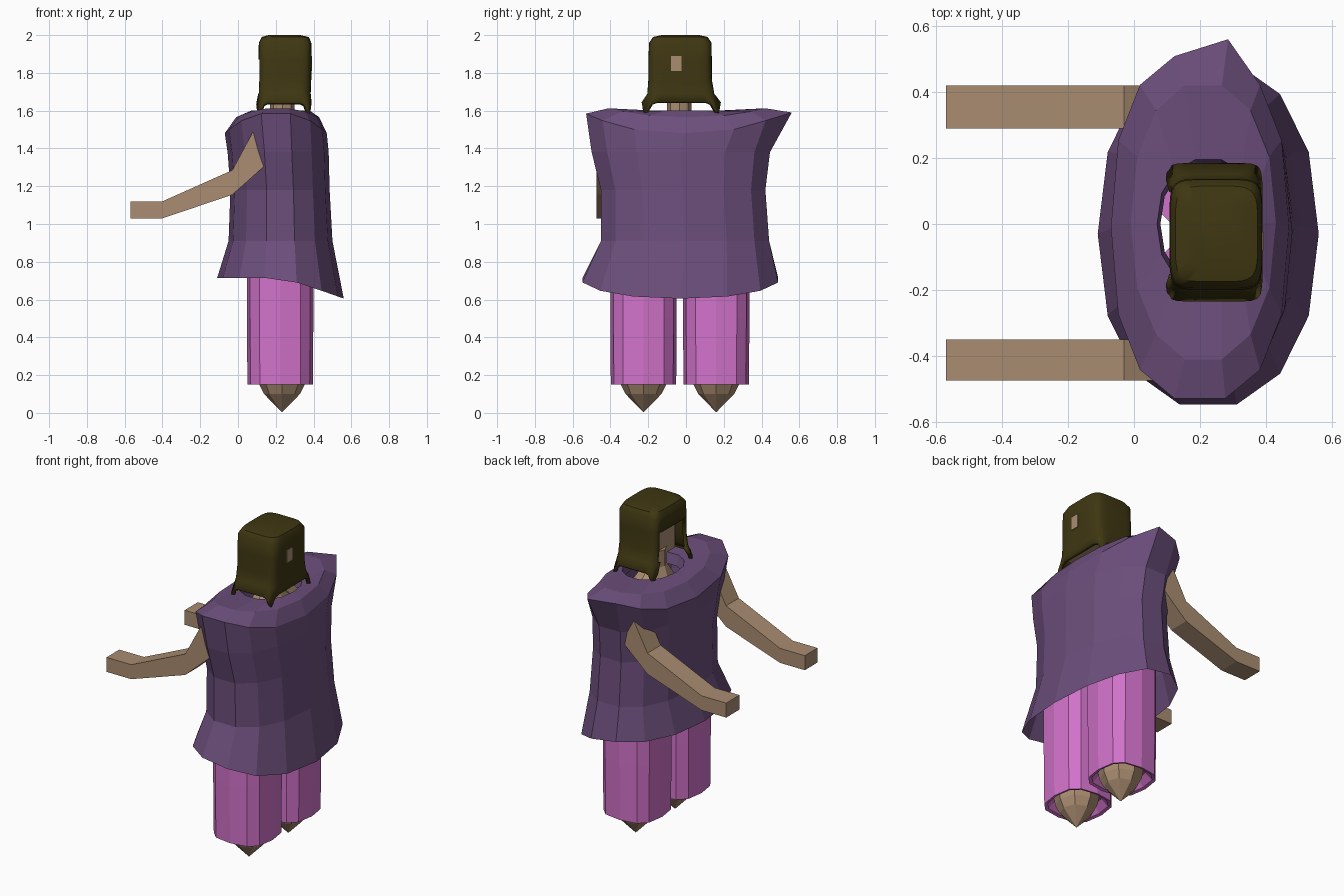
import bpy, bmesh, math
from mathutils import Vector

if "Cube" in bpy.data.objects:
    bpy.data.objects.remove(bpy.data.objects["Cube"])


def material(name, rgb):
    m = bpy.data.materials.new(name)
    m.diffuse_color = (*rgb, 1)
    m.use_nodes = True
    m.node_tree.nodes["Principled BSDF"].inputs["Base Color"].default_value = m.diffuse_color
    return m


SKIN = material("tan skin", (0.40, 0.265, 0.165))
PURPLE = material("dusty purple cloth", (0.15, 0.077, 0.2))
PINK = material("pink cloth", (0.64, 0.17, 0.59))
HAIR = material("dark olive hair", (0.05, 0.038, 0.006))


def finish(bm, name, mat):
    bmesh.ops.recalc_face_normals(bm, faces=bm.faces)
    me = bpy.data.meshes.new(name)
    bm.to_mesh(me)
    bm.free()
    me.materials.append(mat)
    ob = bpy.data.objects.new(name, me)
    bpy.context.collection.objects.link(ob)
    return ob


def smooth(ob, angle):
    bpy.ops.object.select_all(action='DESELECT')
    bpy.context.view_layer.objects.active = ob
    ob.select_set(True)
    bpy.ops.object.shade_smooth_by_angle(angle=math.radians(angle))


def ring(x0, x1, y0, y1, z, n, power=2.0, turn=0.0):
    """Rounded loop between the given limits; z is a number or f(cos, sin)."""
    pts = []
    for i in range(n):
        a = math.tau * (i + turn) / n
        c, s = math.cos(a), math.sin(a)
        u = math.copysign(abs(c) ** (2 / power), c)
        v = math.copysign(abs(s) ** (2 / power), s)
        pts.append(Vector(((x0 + x1) / 2 + u * (x1 - x0) / 2,
                           (y0 + y1) / 2 + v * (y1 - y0) / 2,
                           z(c, s) if callable(z) else z)))
    return pts


def loft(rings, cap_start=False, cap_end=False):
    bm = bmesh.new()
    loops = [[bm.verts.new(p) for p in r] for r in rings]
    for a, b in zip(loops, loops[1:]):
        n = len(a)
        for i in range(n):
            bm.faces.new((a[i], a[(i + 1) % n], b[(i + 1) % n], b[i]))
    if cap_start:
        bm.faces.new(loops[0])
    if cap_end:
        bm.faces.new(loops[-1])
    return bm


def box(name, lo, hi, mat):
    bm = bmesh.new()
    bmesh.ops.create_cube(bm, size=1)
    for v in bm.verts:
        v.co = Vector([(a + b) / 2 + c * (b - a) for a, b, c in zip(lo, hi, v.co)])
    return finish(bm, name, mat)


# Tunic: flared hem dropping at the back, wide shoulders, open neck
N = 14
tunic = [
    ring(-0.11, 0.56, -0.56, 0.50, lambda c, s: 0.715 - 0.11 * max(0, c), N, 2.2),
    ring(-0.05, 0.50, -0.46, 0.45, 0.91, N, 2.3),
    ring(-0.04, 0.485, -0.46, 0.43, 1.18, N, 2.3),
    ring(-0.055, 0.48, -0.51, 0.455, 1.38, N, 2.3),
    ring(-0.07, 0.47, -0.54, 0.52, lambda c, s: 1.48 + 0.11 * s * s, N, 2.4),
    ring(-0.01, 0.43, -0.42, 0.43, lambda c, s: 1.565 + 0.05 * s * s, N, 2.2),
    ring(0.07, 0.38, -0.20, 0.20, 1.60, N, 2.2),
    ring(0.08, 0.37, -0.18, 0.18, 1.54, N, 2.2),
]
# pulled-out shoulder corner
max(tunic[4], key=lambda p: p.y + 0.2 * p.x).xyz = (0.285, 0.56, 1.59)
finish(loft(tunic), "tunic", PURPLE)

# Trouser legs with pointed feet
for side, yc in (("right", -0.225), ("left", 0.16)):
    def leg_ring(r, z):
        return ring(0.223 - r, 0.223 + r, yc - r, yc + r, z, 12, 2.9)
    legs = [leg_ring(0.12, 0.20), leg_ring(0.155, 0.155), leg_ring(0.173, 0.15),
            leg_ring(0.176, 0.5), leg_ring(0.176, 0.95)]
    finish(loft(legs, True, True), side + "_trouser_leg", PINK)

    def foot_ring(r, z):
        return ring(0.233 - r, 0.233 + r, yc - r, yc + r, z, 8)
    foot = [foot_ring(0.13, 0.21), foot_ring(0.12, 0.15),
            foot_ring(0.095, 0.10), foot_ring(0.002, 0.005)]
    finish(loft(foot, True, True), side + "_foot", SKIN)

# Arms: bent side profile extruded across y
profile = [(-0.57, 1.03), (-0.40, 1.03), (-0.03, 1.155), (0.155, 1.32),
           (0.08, 1.49), (-0.03, 1.285), (-0.40, 1.12), (-0.57, 1.12)]
for side, y0, y1 in (("right", -0.475, -0.35), ("left", 0.29, 0.42)):
    bm = loft([[Vector((x, y, z)) for x, z in profile] for y in (y0, y1)], True, True)
    finish(bm, side + "_arm", SKIN)

# Neck and head, set back inside the hair
neck = [ring(0.12, 0.35, -0.18, 0.16, 1.50, 8), ring(0.17, 0.30, -0.10, 0.03, 1.60, 8),
        ring(0.17, 0.30, -0.10, 0.03, 1.70, 8)]
finish(loft(neck, True, True), "neck", SKIN)
box("head", (0.19, -0.165, 1.66), (0.36, 0.105, 1.93), SKIN)
box("back_skin_patch", (0.386, -0.08, 1.81), (0.393, -0.025, 1.89), SKIN)

# Hair: rounded box open at the face, bottom flaring into corner points
H = 32


def flare(dz):
    return lambda c, s: 1.645 - dz * (2 * abs(c * s)) ** 3


hair = [
    ring(0.095, 0.39, -0.235, 0.185, flare(0.06), H, 9, 0.5),
    ring(0.105, 0.385, -0.205, 0.150, 1.69, H, 7, 0.5),
    ring(0.107, 0.388, -0.20, 0.138, 1.76, H, 6, 0.5),
    ring(0.107, 0.39, -0.20, 0.137, 1.87, H, 6, 0.5),
    ring(0.11, 0.388, -0.195, 0.135, 1.96, H, 6, 0.5),
    ring(0.125, 0.375, -0.175, 0.115, 1.99, H, 5, 0.5),
    ring(0.16, 0.33, -0.13, 0.07, 2.0, H, 4, 0.5),
]
bm = loft(hair, False, True)
opening = [f for f in bm.faces
           if f.calc_center_median().x < 0.13 and f.calc_center_median().z < 1.86
           and abs(f.calc_center_median().y + 0.03) < 0.135]
bmesh.ops.delete(bm, geom=opening, context='FACES')
hair_ob = finish(bm, "hair", HAIR)
mod = hair_ob.modifiers.new("thickness", 'SOLIDIFY')
mod.thickness = 0.02
mod.offset = -1
smooth(hair_ob, 40)
